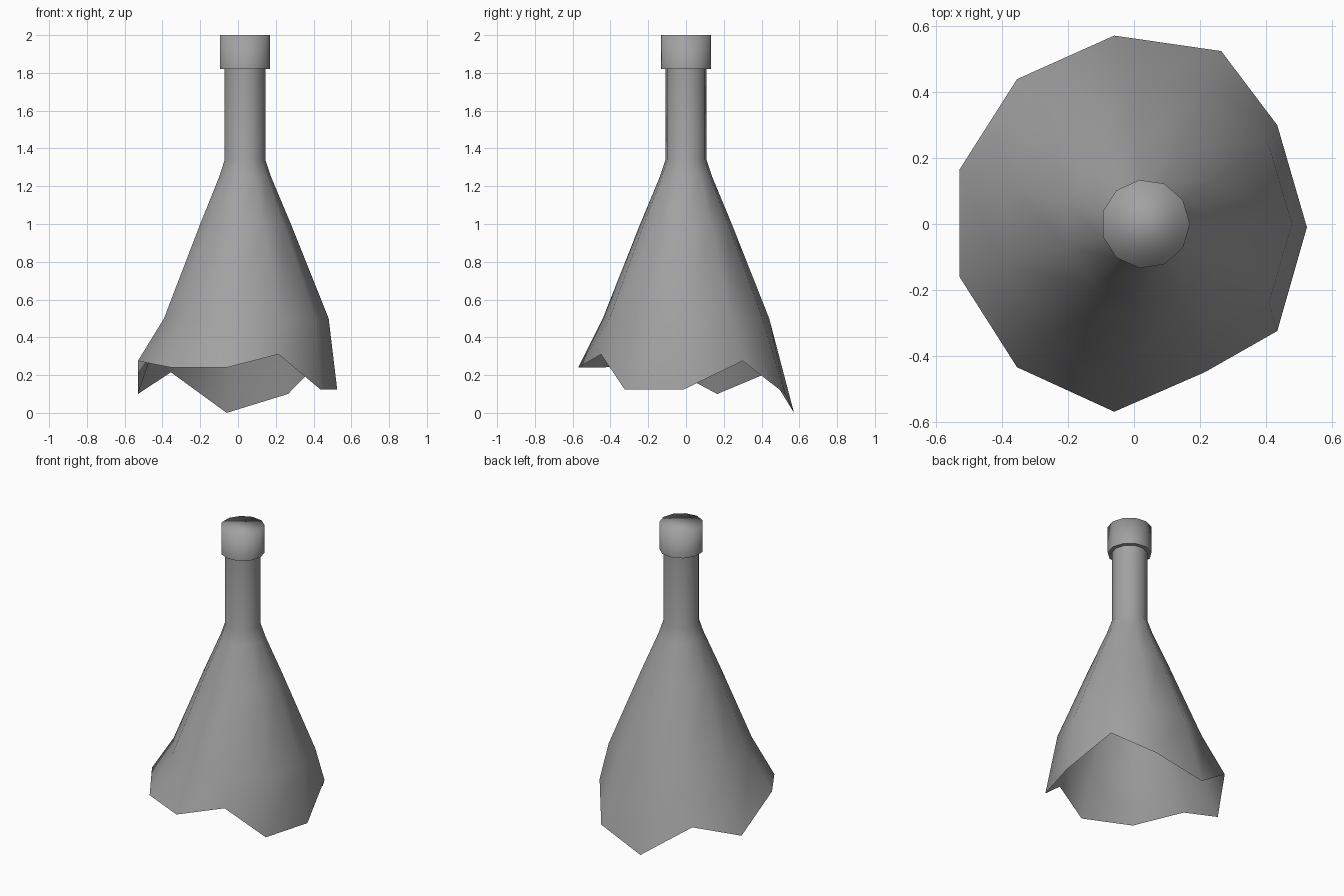
import bpy
import bmesh
from math import cos, sin, tau

SIDES = 11
AXIS_X = 0.035

default_cube = bpy.data.objects.get("Cube")
if default_cube:
    bpy.data.objects.remove(default_cube, do_unlink=True)


def make_material(name, colour):
    material = bpy.data.materials.new(name)
    material.use_nodes = True
    material.diffuse_color = colour
    shader = material.node_tree.nodes["Principled BSDF"]
    shader.inputs["Base Color"].default_value = colour
    return material


def ring(bm, radius, z):
    """Add one ring of vertices around the bottle axis."""
    angles = [tau * i / SIDES for i in range(SIDES)]
    return [bm.verts.new((AXIS_X + radius * cos(a), radius * sin(a), z)) for a in angles]


def bridge(bm, lower, upper):
    """Join two rings with a band of quads."""
    for i in range(SIDES):
        j = (i + 1) % SIDES
        bm.faces.new((lower[i], lower[j], upper[j], upper[i]))


def finish(bm, name, material):
    for face in bm.faces:
        face.smooth = True
    mesh = bpy.data.meshes.new(name)
    bm.to_mesh(mesh)
    bm.free()
    mesh.materials.append(material)
    part = bpy.data.objects.new(name, mesh)
    bpy.context.collection.objects.link(part)
    return part


glass = make_material("grey_glass", (0.36, 0.36, 0.36, 1.0))

# Jagged broken edge of the bottle, counterclockwise from +x
broken_edge = [
    (0.525, -0.01, 0.125), (0.435, 0.3, 0.275), (0.265, 0.525, 0.1),
    (-0.06, 0.572, 0.0), (-0.355, 0.44, 0.215), (-0.53, 0.165, 0.1),
    (-0.53, -0.16, 0.275), (-0.355, -0.435, 0.24), (-0.06, -0.57, 0.24),
    (0.215, -0.45, 0.31), (0.435, -0.325, 0.125),
]

# Open shell: flared shoulder and neck, as radius and height
shoulder_profile = [(0.445, 0.5), (0.245, 1.0), (0.14, 1.25), (0.11, 1.34), (0.11, 1.82)]

bm = bmesh.new()
previous = [bm.verts.new(point) for point in broken_edge]
for radius, height in shoulder_profile:
    current = ring(bm, radius, height)
    bridge(bm, previous, current)
    previous = current
finish(bm, "broken_bottle_neck", glass)

# Closed collar on top of the neck, with a sharp lower lip
bm = bmesh.new()
inner_lip = ring(bm, 0.11, 1.82)
outer_lip = ring(bm, 0.135, 1.82)
top_rim = ring(bm, 0.135, 2.0)
bridge(bm, inner_lip, outer_lip)
bridge(bm, outer_lip, top_rim)
bm.faces.new(top_rim)
for i in range(SIDES):
    lip_edge = bm.edges.get((outer_lip[i], outer_lip[(i + 1) % SIDES]))
    lip_edge.smooth = False
finish(bm, "bottle_collar", glass)
